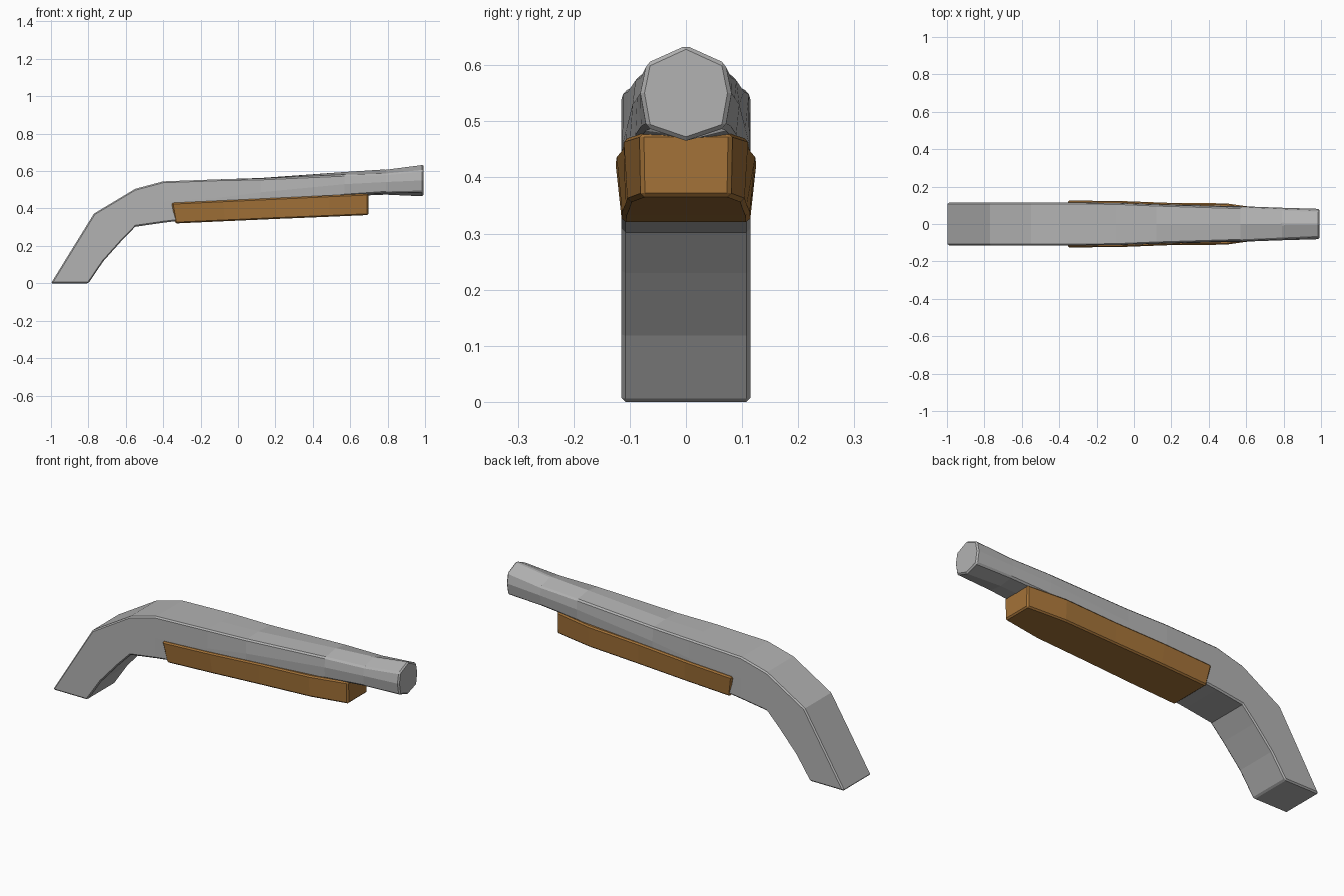
import bpy, bmesh

if "Cube" in bpy.data.objects:
    bpy.data.objects.remove(bpy.data.objects["Cube"])


def material(name, rgb):
    m = bpy.data.materials.new(name)
    m.diffuse_color = (*rgb, 1)
    m.use_nodes = True
    m.node_tree.nodes["Principled BSDF"].inputs["Base Color"].default_value = m.diffuse_color
    return m


def loft(name, rings, mat, bevel, angle):
    """Skin a list of equal-length closed rings and cap both ends."""
    bm = bmesh.new()
    loops = [[bm.verts.new(p) for p in ring] for ring in rings]
    n = len(loops[0])
    for a, b in zip(loops, loops[1:]):
        for i in range(n):
            j = (i + 1) % n
            bm.faces.new((a[i], a[j], b[j], b[i]))
    bm.faces.new(loops[0])
    bm.faces.new(loops[-1])
    bmesh.ops.recalc_face_normals(bm, faces=bm.faces)
    me = bpy.data.meshes.new(name)
    bm.to_mesh(me)
    bm.free()
    me.materials.append(mat)
    ob = bpy.data.objects.new(name, me)
    bpy.context.collection.objects.link(ob)
    mod = ob.modifiers.new("edge_bevel", 'BEVEL')
    mod.width = bevel
    mod.segments = 1
    mod.limit_method = 'ANGLE'
    mod.angle_limit = angle
    return ob


def mirrored(half):
    """Ring from the +y half; points on the centre line are not doubled."""
    return half + [(x, -y, z) for x, y, z in reversed(half) if y > 1e-6]


grey = material("grey metal", (0.45, 0.45, 0.45))
brown = material("brown wood", (0.37, 0.17, 0.04))

# Body: top x, top z, bottom x, bottom z, half width,
# drop of upper corner, rise of lower corner, inset of the corners
body = [
    (-1.0, 0.0, -0.80, 0.0, 0.115, 0, 0, 0),
    (-0.885, 0.187, -0.72, 0.118, 0.115, 0, 0, 0),
    (-0.77, 0.373, -0.62, 0.23, 0.115, 0, 0, 0),
    (-0.55, 0.505, -0.55, 0.302, 0.115, 0, 0, 0),
    (-0.40, 0.545, -0.40, 0.324, 0.115, 0, 0, 0),
    (-0.10, 0.556, -0.10, 0.36, 0.113, 0, 0, 0.001),
    (0.12, 0.563, 0.12, 0.41, 0.106, 0.003, 0, 0.003),
    (0.57, 0.595, 0.57, 0.465, 0.095, 0.015, 0.004, 0.006),
    (0.79, 0.609, 0.79, 0.474, 0.087, 0.024, 0.010, 0.008),
    (0.992, 0.636, 0.992, 0.465, 0.081, 0.032, 0.024, 0.011),
]
rings = []
for tx, tz, bx, bz, w, drop, rise, inset in body:
    rings.append(mirrored([
        (tx, 0, tz),
        (tx, w - inset, tz - drop),
        ((tx + bx) / 2, w, (tz + bz) / 2),
        (bx, w - inset, bz + rise),
        (bx, 0, bz)]))
loft("body", rings, grey, 0.007, 0.7)

# Fore grip: top x, top z, bottom x, bottom z, top and bottom half width
grip = [
    (-0.355, 0.43, -0.335, 0.32, 0.126, 0.114),
    (-0.08, 0.443, -0.07, 0.332, 0.124, 0.113),
    (0.20, 0.456, 0.20, 0.344, 0.113, 0.108),
    (0.49, 0.470, 0.49, 0.356, 0.111, 0.104),
    (0.697, 0.479, 0.697, 0.365, 0.082, 0.080),
]
rings = [mirrored([(tx, tw, tz), (bx, bw, bz)])
         for tx, tz, bx, bz, tw, bw in grip]
loft("fore_grip", rings, brown, 0.007, 0.7)
